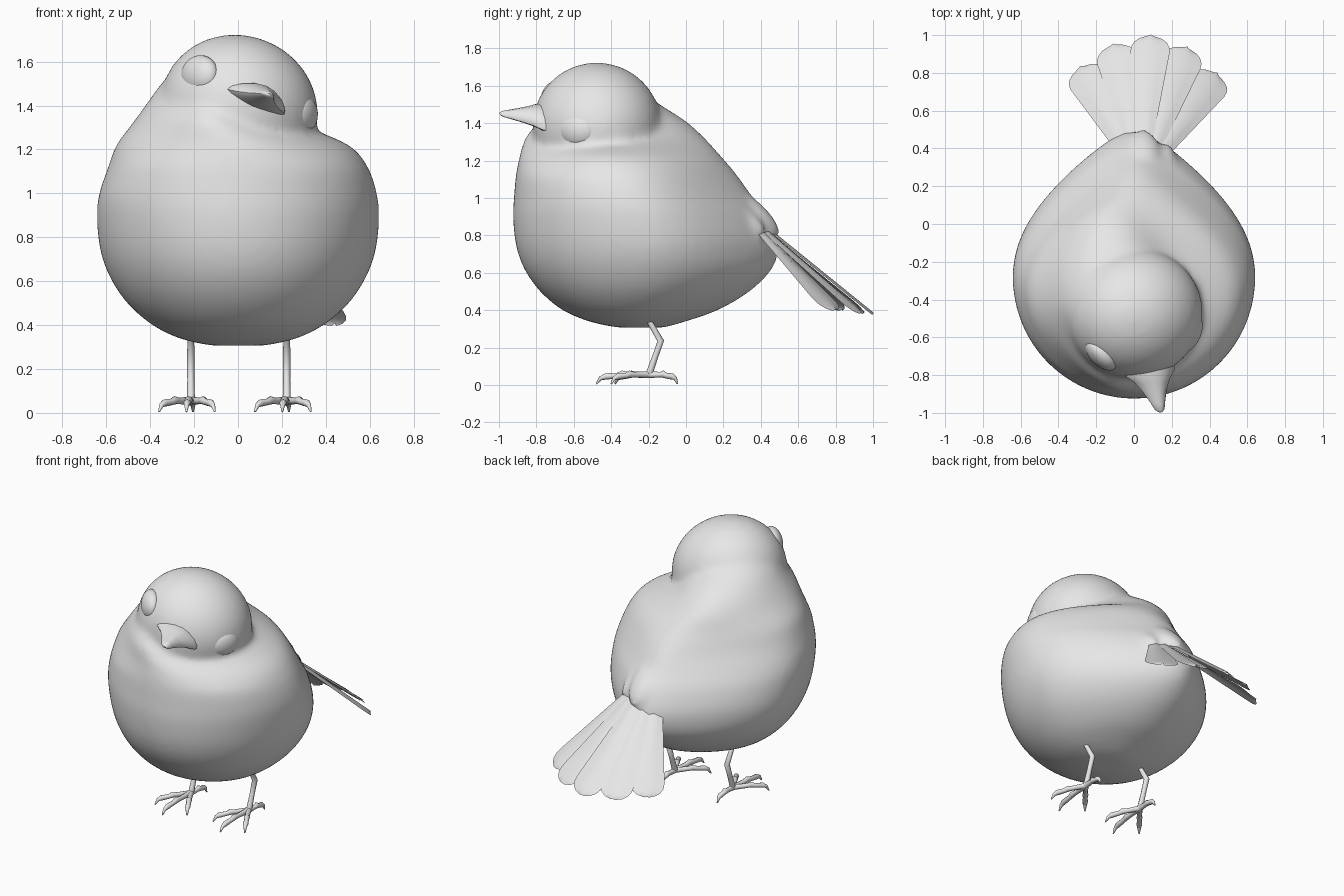
import bpy, bmesh, math
from mathutils import Vector, Matrix

if "Cube" in bpy.data.objects:
    bpy.data.objects.remove(bpy.data.objects["Cube"])

grey = bpy.data.materials.new("plain_grey")
grey.use_nodes = True
grey.diffuse_color = (0.8, 0.8, 0.8, 1)
grey.node_tree.nodes["Principled BSDF"].inputs["Base Color"].default_value = (0.8, 0.8, 0.8, 1)


def finish(bm, name, angle=60):
    """Turn a bmesh into a smooth shaded object."""
    bmesh.ops.recalc_face_normals(bm, faces=bm.faces[:])
    mesh = bpy.data.meshes.new(name)
    for f in bm.faces:
        f.smooth = True
    bm.to_mesh(mesh)
    bm.free()
    mesh.set_sharp_from_angle(angle=math.radians(angle))
    mesh.materials.append(grey)
    obj = bpy.data.objects.new(name, mesh)
    bpy.context.collection.objects.link(obj)
    return obj


def loft(bm, rings):
    """Skin closed rings of points and cap both ends."""
    rows = [[bm.verts.new(p) for p in ring] for ring in rings]
    n = len(rows[0])
    for a, b in zip(rows, rows[1:]):
        for i in range(n):
            j = (i + 1) % n
            bm.faces.new((a[i], a[j], b[j], b[i]))
    bm.faces.new(rows[0])
    bm.faces.new(rows[-1])


def smooth_rows(rows, steps):
    """Catmull-Rom interpolation through rows of numbers."""
    rows = [Vector(r) for r in rows]
    result = []
    for i in range(len(rows) - 1):
        p, a, b, q = rows[max(i - 1, 0)], rows[i], rows[i + 1], rows[min(i + 2, len(rows) - 1)]
        for k in range(steps):
            t = k / steps
            result.append(a + (b - p) * (t / 2) + (p * 2 - a * 5 + b * 4 - q) * (t * t / 2)
                          + (a * 3 - p - b * 3 + q) * (t ** 3 / 2))
    return result + [rows[-1]]


def frame(centre, x_axis, z_axis):
    """Matrix at centre with its local x and z along the given axes."""
    x = Vector(x_axis).normalized()
    y = Vector(z_axis).cross(x).normalized()
    z = x.cross(y)
    return Matrix.Translation(centre) @ Matrix((x, y, z)).transposed().to_4x4()


def ellipsoid(bm, matrix, radii):
    bmesh.ops.create_uvsphere(bm, u_segments=32, v_segments=16, radius=1,
                              matrix=matrix @ Matrix.Diagonal((*radii, 1)))


# Body: egg-shaped rings of (height, centre x, half width, front y, back y)
profile = [
    (0.306, 0, 0.12, -0.36, -0.12), (0.337, 0, 0.26, -0.51, -0.01),
    (0.40, 0, 0.39, -0.66, 0.17), (0.50, 0, 0.505, -0.78, 0.34),
    (0.62, 0, 0.585, -0.865, 0.46), (0.75, 0, 0.63, -0.91, 0.495),
    (0.90, 0, 0.643, -0.925, 0.435), (1.0, 0, 0.633, -0.92, 0.36),
    (1.12, 0, 0.592, -0.91, 0.275), (1.22, -0.025, 0.53, -0.89, 0.19),
    (1.32, -0.10, 0.38, -0.86, 0.10), (1.41, -0.12, 0.295, -0.78, 0.0),
    (1.50, -0.11, 0.24, -0.68, -0.14), (1.58, -0.10, 0.17, -0.60, -0.26)]
STEPS = 64
rings = []
for z, cx, w, front, back in smooth_rows(profile, 4):
    mid = front + 0.48 * (back - front)
    rear_pinch = max(0, min(0.5, 0.15 + 0.85 * (z - 0.3), 0.5 - 1.2 * (z - 1.1)))
    front_pinch = max(0, min(0.35, 2 * (z - 1.12)))
    ring = []
    for i in range(STEPS):
        a = math.tau * i / STEPS
        s = math.sin(a)
        taper = 1 - (rear_pinch if s > 0 else front_pinch) * s * s
        depth = back - mid if s > 0 else mid - front
        ring.append((cx + w * math.cos(a) * taper, mid + depth * s, z))
    rings.append(ring)
bm = bmesh.new()
loft(bm, rings)

# Head: tilted ball, fused into the body with a soft neck
ellipsoid(bm, frame((0.005, -0.475, 1.385), (0.92, 0.18, -0.38), (0.38, 0, 0.92)),
          (0.365, 0.345, 0.335))

# Rump: three rounded covert lobes over the tail root, fused into the body
for centre, along, radii in (
        ((0.05, 0.39, 0.915), (0, 0.68, -0.7), (0.155, 0.085, 0.045)),
        ((-0.065, 0.36, 0.885), (-0.15, 0.65, -0.6), (0.12, 0.05, 0.04)),
        ((0.165, 0.335, 0.885), (0.15, 0.65, -0.6), (0.12, 0.05, 0.04))):
    ellipsoid(bm, frame(centre, along, (centre[0] * 2, 0.7, 0.7)), radii)

body = finish(bm, "body_and_head", 180)
remesh = body.modifiers.new("fuse", 'REMESH')
remesh.mode = 'VOXEL'
remesh.voxel_size = 0.02
remesh.use_smooth_shade = True
soften = body.modifiers.new("soften", 'SMOOTH')
soften.factor = 0.5
soften.iterations = 14

# Eyes: flattened balls set into the head
for name, centre, normal in (("right_eye", (-0.175, -0.69, 1.54), (-0.65, -0.65, 0.15)),
                             ("left_eye", (0.295, -0.58, 1.355), (0.9, -0.42, -0.1))):
    bm = bmesh.new()
    up = Vector((0.15, 0, 1))
    ellipsoid(bm, frame(centre, Vector(normal).cross(up), normal), (0.105, 0.09, 0.058))
    finish(bm, name)

# Beak: concave tapering loft with a raised ridge and a flatter underside
base, tip = Vector((0.08, -0.785, 1.42)), Vector((0.14, -0.995, 1.447))
side, rise = Vector((0.125, 0.015, -0.052)), Vector((0.05, -0.02, 0.07))
rings = []
for t, width, tall in ((-0.3, 1.2, 1.15), (0, 1.05, 1), (0.2, 0.74, 0.84), (0.45, 0.5, 0.64),
                       (0.75, 0.3, 0.4), (0.93, 0.2, 0.25), (1, 0.08, 0.1)):
    centre = base.lerp(tip, t)
    ring = []
    for i in range(16):
        a = math.tau * i / 16
        c, s = math.cos(a), math.sin(a)
        height = abs(s) ** 1.3 * (1 if s > 0 else -0.45)
        ring.append(centre + side * (width * c * abs(c) ** 0.2) + rise * (tall * height))
    rings.append(ring)
bm = bmesh.new()
loft(bm, rings)
finish(bm, "beak", 50)

# Tail: five cambered feathers in an arched fan
tips = [(-0.285, 0.835, 0.405), (-0.11, 0.95, 0.385), (0.09, 0.995, 0.375),
        (0.28, 0.935, 0.385), (0.44, 0.8, 0.405)]
for k, end in enumerate(tips):
    k -= 2
    start = Vector((0.05 + 0.04 * k, 0.37 - 0.005 * abs(k), 0.88 - 0.002 * abs(k)))
    along = Vector(end) - start
    normal = Vector((0.2 * k, 0.64, 0.76))
    across = along.cross(normal).normalized()
    normal = across.cross(along).normalized()
    bm = bmesh.new()
    rows = []
    for t in (0, 0.3, 0.6, 0.86, 0.91, 0.95, 0.98, 1):
        half = 0.035 + 0.08 * t
        if t > 0.86:
            half *= max(0.12, math.sqrt(1 - ((t - 0.86) / 0.14) ** 2))
        rows.append([bm.verts.new(start + along * t + across * half * u
                                  + normal * (0.014 * (1 - abs(u)) - 0.006 * abs(k)))
                     for u in (-1, -0.5, 0, 0.5, 1)])
    for a, b in zip(rows, rows[1:]):
        for i in range(4):
            bm.faces.new((a[i], a[i + 1], b[i + 1], b[i]))
    bmesh.ops.solidify(bm, geom=bm.faces[:], thickness=0.016)
    finish(bm, "tail_feather_%d" % (k + 3), 40)


# Legs and feet: tapered tubes of (x, y, z, radius) points
def tubes(name, x, paths):
    curve = bpy.data.curves.new(name, 'CURVE')
    curve.dimensions = '3D'
    curve.bevel_depth = 1
    curve.bevel_resolution = 2
    curve.use_fill_caps = True
    for path in paths:
        spline = curve.splines.new('POLY')
        spline.points.add(len(path) - 1)
        for point, (px, py, pz, r) in zip(spline.points, path):
            point.co = (px + x, py, pz, 1)
            point.radius = r
        spline.use_smooth = True
    curve.materials.append(grey)
    bpy.context.collection.objects.link(bpy.data.objects.new(name, curve))


def toe(dx, dy):
    """Toe from the ankle with a knuckle and a down-turned claw."""
    return [(dx * f, -0.2 + dy * f, z, r) for f, z, r in (
        (0, 0.055, 0.018), (0.4, 0.055, 0.015), (0.5, 0.058, 0.019), (0.6, 0.05, 0.015),
        (0.82, 0.045, 0.017), (0.92, 0.035, 0.011), (1, 0.005, 0.004))]


shank = [(0, -0.24, 0.42, 0.015), (0, -0.19, 0.33, 0.015), (0, -0.135, 0.235, 0.018),
         (0, -0.165, 0.15, 0.016), (0, -0.2, 0.05, 0.019)]
for name, x in (("right_leg", -0.215), ("left_leg", 0.222)):
    tubes(name, x, [shank, toe(-0.145, -0.18), toe(-0.02, -0.28),
                    toe(0.11, -0.2), toe(0.01, 0.155)])
